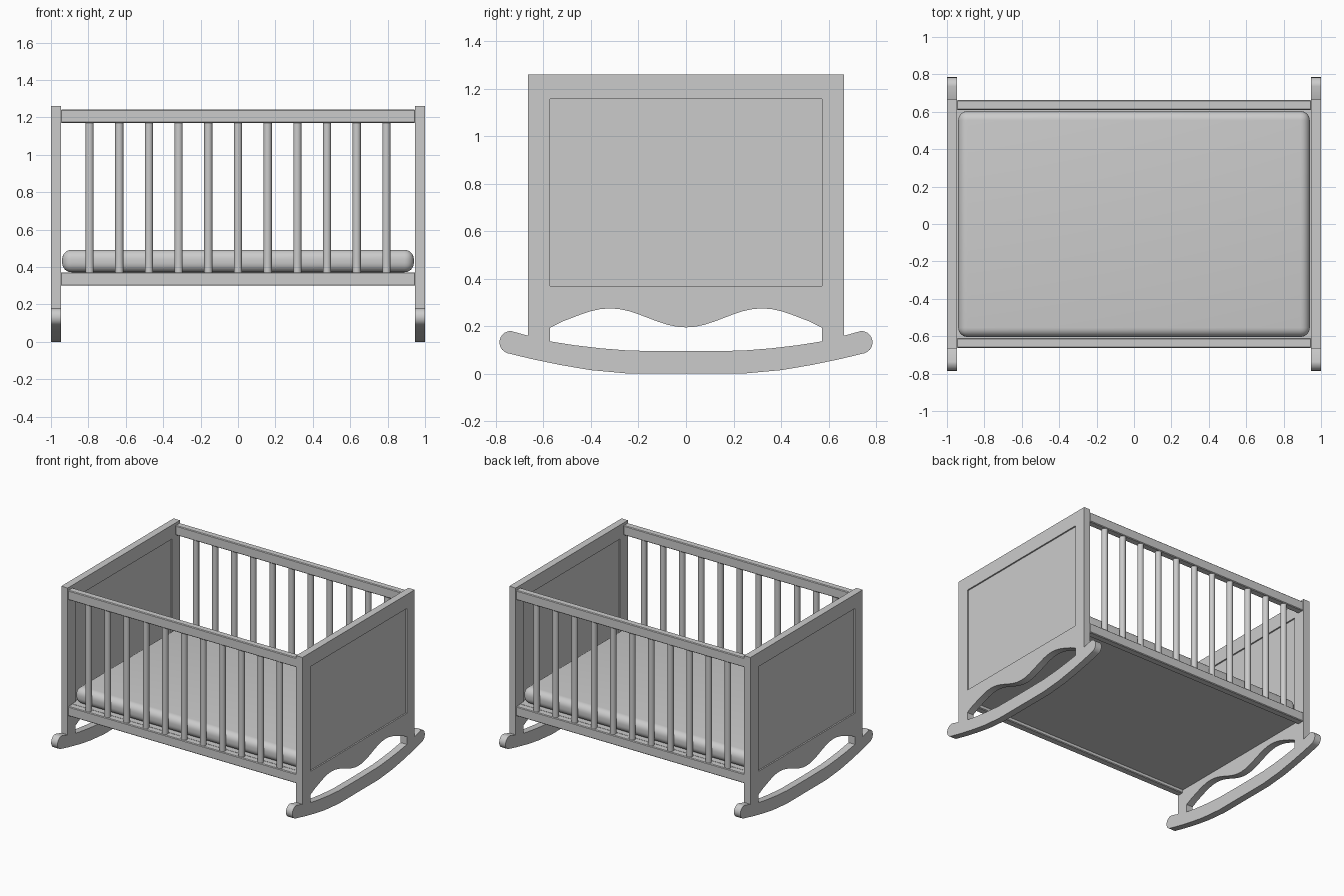
import bpy
from math import sin, cos, radians, pi

if "Cube" in bpy.data.objects:
    bpy.data.objects.remove(bpy.data.objects["Cube"], do_unlink=True)

GREY = 0.6
mat = bpy.data.materials.new("plain grey")
mat.use_nodes = True
mat.diffuse_color = (GREY, GREY, GREY, 1)
mat.node_tree.nodes["Principled BSDF"].inputs["Base Color"].default_value = (GREY, GREY, GREY, 1)


def finish(ob, name, bevel=0.0, segments=1):
    """Name, colour, soften the edges and smooth the curved faces."""
    ob.name = name
    ob.data.materials.clear()
    ob.data.materials.append(mat)
    bpy.ops.object.select_all(action="DESELECT")
    ob.select_set(True)
    bpy.context.view_layer.objects.active = ob
    if bevel:
        mod = ob.modifiers.new("edges", "BEVEL")
        mod.width, mod.segments = bevel, segments
        mod.limit_method, mod.angle_limit = "ANGLE", radians(50)
        bpy.ops.object.modifier_apply(modifier=mod.name)
    bpy.ops.object.shade_smooth_by_angle(angle=radians(30))
    return ob


def box(name, lo, hi, bevel=0.0, segments=1):
    bpy.ops.mesh.primitive_cube_add(size=1, location=[(a + b) / 2 for a, b in zip(lo, hi)])
    ob = bpy.context.object
    ob.scale = [b - a for a, b in zip(lo, hi)]
    bpy.ops.object.transform_apply(location=False, rotation=False, scale=True)
    return finish(ob, name, bevel, segments)


def mirrored(half):
    """Close a half outline by reflecting it across the centre line."""
    return half + [(-y, z) for y, z in reversed(half) if y > 0]


# End board outlines in (y, z): rocker with rounded tip, panel opening, scalloped apron gap
tip = [(0.737 + 0.048 * cos(radians(a)), 0.132 + 0.048 * sin(radians(a)))
       for a in range(-70, 106, 16)]
outer = mirrored([(0.235, 0), (0.4, 0.015), (0.53, 0.037), (0.65, 0.062)] + tip
                 + [(0.665, 0.16), (0.665, 1.26)])
opening = mirrored([(0.572, 0.37), (0.572, 1.155)])
apron = [(0.04 * i, 0.235 - 0.04 * cos(pi * i / 8)) for i in range(14)]
gap = mirrored([(0, 0.095), (0.235, 0.097), (0.36, 0.107), (0.47, 0.12), (0.572, 0.136),
                (0.572, 0.194)] + apron[::-1])

for side, label in ((1, "left"), (-1, "right")):
    cu = bpy.data.curves.new("end_outline", "CURVE")
    cu.dimensions, cu.fill_mode, cu.extrude = "2D", "BOTH", 0.0265
    for pts in (outer, opening, gap):
        sp = cu.splines.new("POLY")
        sp.points.add(len(pts) - 1)
        for p, (y, z) in zip(sp.points, pts):
            p.co = (y, z, 0, 1)
        sp.use_cyclic_u = True
    ob = bpy.data.objects.new(label + "_end_frame", cu)
    bpy.context.collection.objects.link(ob)
    ob.location.x = side * 0.9735
    ob.rotation_euler = (pi / 2, 0, pi / 2)
    bpy.ops.object.select_all(action="DESELECT")
    ob.select_set(True)
    bpy.context.view_layer.objects.active = ob
    bpy.ops.object.convert(target="MESH")
    finish(bpy.context.object, label + "_end_frame")

    # Recessed end panel
    box(label + "_end_panel", (side * 0.9735 - 0.016, -0.575, 0.366),
        (side * 0.9735 + 0.016, 0.575, 1.159))

# Side rails and round bars
for side, label in ((-1, "front"), (1, "back")):
    for part, z0, z1 in (("top_rail", 1.17, 1.242), ("bottom_rail", 0.3, 0.372)):
        y0, y1 = sorted((side * 0.61, side * 0.662))
        box(f"{label}_{part}", (-0.948, y0, z0), (0.948, y1, z1), 0.005)
    for i in range(11):
        bpy.ops.mesh.primitive_cylinder_add(vertices=20, radius=0.022, depth=0.82,
                                            location=((i - 5) * 0.1587, side * 0.636, 0.77))
        finish(bpy.context.object, f"{label}_bar_{i + 1}")

# Base board and mattress
box("base_board", (-0.948, -0.612, 0.325), (0.948, 0.612, 0.372))
box("mattress", (-0.94, -0.604, 0.372), (0.94, 0.604, 0.492), 0.05, 6)
